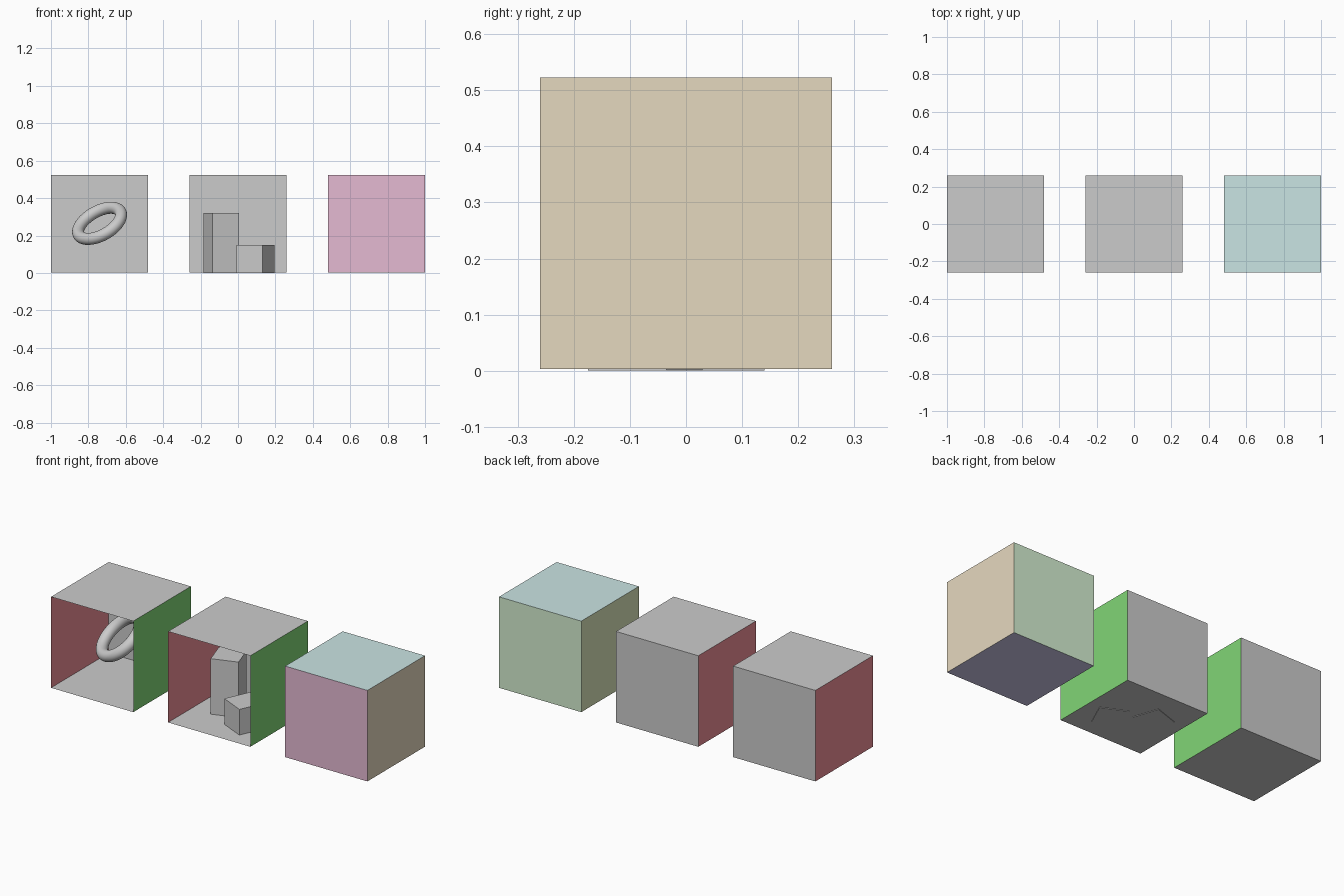
import bpy, bmesh, math
from mathutils import Vector, Matrix

if "Cube" in bpy.data.objects:
    bpy.data.objects.remove(bpy.data.objects["Cube"])

H = 0.26            # half size of each box
ZC = 0.003 + H      # box centre height
RED, GREEN = (0.86, 0.27, 0.31), (0.22, 0.67, 0.18)


def paint(obj, color):
    if color:
        mat = bpy.data.materials.new(obj.name + "_paint")
        mat.diffuse_color = (*color, 1)
        mat.use_nodes = True
        mat.node_tree.nodes["Principled BSDF"].inputs["Base Color"].default_value = mat.diffuse_color
        obj.data.materials.append(mat)


def mesh_object(name, bm, color=None):
    mesh = bpy.data.meshes.new(name)
    bm.to_mesh(mesh)
    bm.free()
    obj = bpy.data.objects.new(name, mesh)
    bpy.context.collection.objects.link(obj)
    paint(obj, color)
    return obj


def panel(name, cx, normal, color=None, inward=False):
    """Square sheet on one side of the box centred on cx."""
    n = Vector(normal)
    facing = -n if inward else n
    rot = Vector((0, 0, 1)).rotation_difference(facing).to_matrix().to_4x4()
    bm = bmesh.new()
    bmesh.ops.create_grid(bm, x_segments=1, y_segments=1, size=H,
                          matrix=Matrix.Translation(Vector((cx, 0, ZC)) + n * H) @ rot)
    return mesh_object(name, bm, color)


def block(name, x, y, side, height, angle):
    bm = bmesh.new()
    bmesh.ops.create_cube(bm, size=1, matrix=Matrix.Translation((x, y, height / 2))
                          @ Matrix.Rotation(math.radians(angle), 4, 'Z')
                          @ Matrix.Diagonal((side, side, height, 1)))
    return mesh_object(name, bm)


SIDES = {"left_wall": (-1, 0, 0), "right_wall": (1, 0, 0), "back_wall": (0, 1, 0),
         "floor": (0, 0, -1), "ceiling": (0, 0, 1), "front_wall": (0, -1, 0)}

# Two open rooms with red and green side walls
for room, cx in (("ring_room", -0.74), ("block_room", 0.0)):
    for side, normal in SIDES.items():
        if side != "front_wall":
            color = {"left_wall": RED, "right_wall": GREEN}.get(side)
            panel(f"{room}_{side}", cx, normal, color, inward=True)

# Closed box with a different colour on every side
PASTELS = {"left_wall": (0.71, 0.79, 0.49), "right_wall": (0.785, 0.69, 0.52),
           "back_wall": (0.66, 0.86, 0.635), "floor": (0.65, 0.62, 0.87),
           "ceiling": (0.59, 0.78, 0.77), "front_wall": (0.785, 0.49, 0.65)}
for side, normal in SIDES.items():
    panel(f"closed_box_{side}", 0.74, normal, PASTELS[side])

# Turned blocks in the middle room
block("tall_block", -0.09, 0.045, 0.15, 0.32, 18.5)
block("short_block", 0.093, -0.073, 0.154, 0.15, -24.5)

# Tilted floating ring in the first room
axis = Vector((-0.426, -0.5, 0.754)).normalized()
bpy.ops.mesh.primitive_torus_add(major_segments=64, minor_segments=24,
                                 major_radius=0.127, minor_radius=0.032,
                                 location=(-0.74, 0, 0.265),
                                 rotation=axis.to_track_quat('Z', 'Y').to_euler())
bpy.context.object.name = "ring"
bpy.ops.object.shade_smooth()
